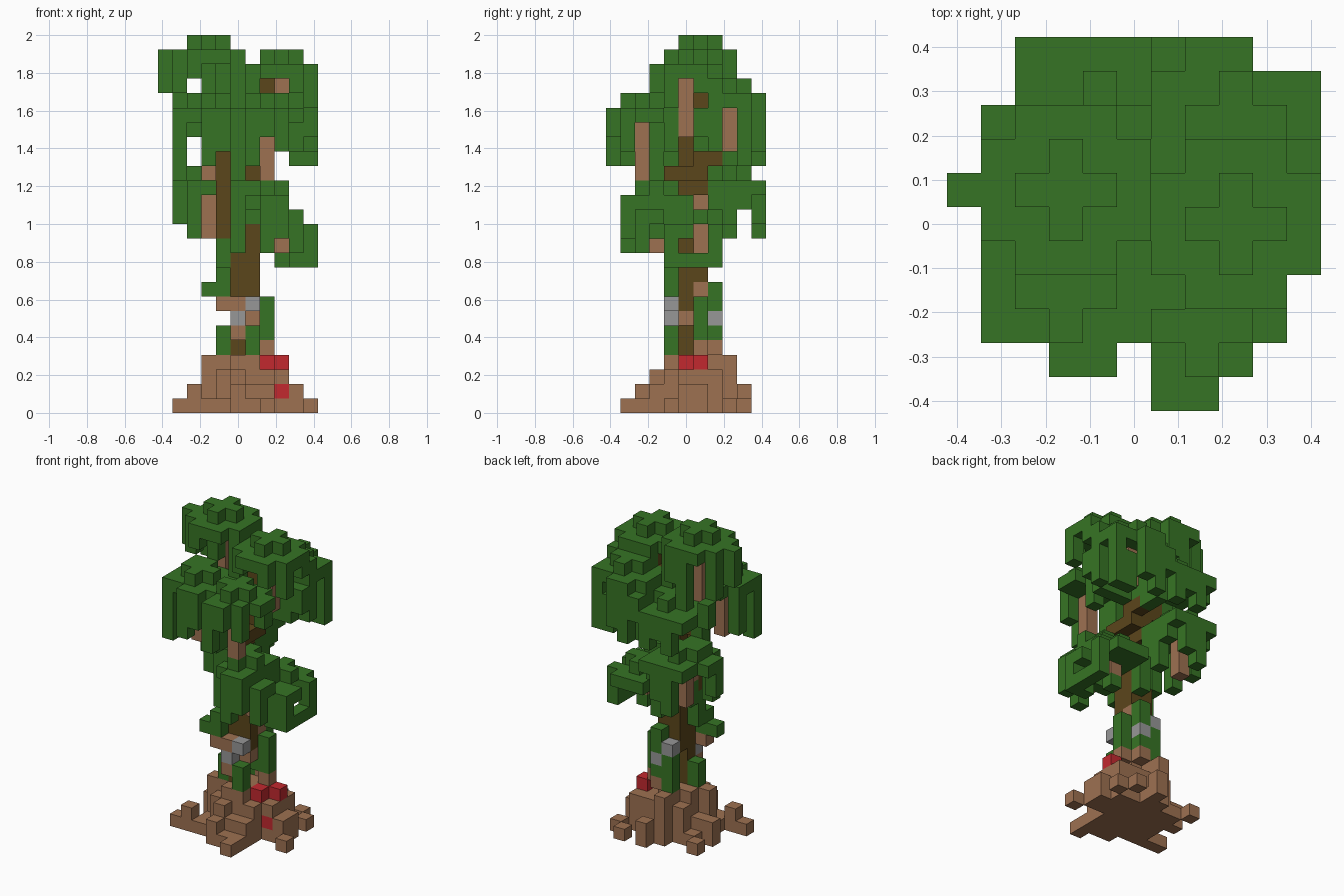
import bpy, bmesh, random
from mathutils import Vector

if "Cube" in bpy.data.objects:
    bpy.data.objects.remove(bpy.data.objects["Cube"], do_unlink=True)

V = 1 / 13          # voxel size
rng = random.Random(7)
cells = {}          # (x, y, z) -> part name

COLOURS = {
    "leaves": ("leaf green", (0.037, 0.175, 0.018)),
    "roots": ("light bark", (0.34, 0.165, 0.083)),
    "branches": ("light bark", None),
    "trunk": ("dark bark", (0.105, 0.061, 0.011)),
    "mushrooms": ("red", (0.54, 0.022, 0.028)),
    "stones": ("grey", (0.31, 0.31, 0.31)),
}


def span(a):
    return range(a[0], a[1] + 1) if isinstance(a, tuple) else (a,)


def box(part, x, y, z):
    for i in span(x):
        for j in span(y):
            for k in span(z):
                cells[i, j, k] = part


# Crown limits per level, bottom level 10 upward: x range, y range
LEVELS = [(-1, 5, -1, 2), (-1, 5, -4, 2), (-3, 5, -4, 5), (-4, 4, -4, 5),
          (-4, 3, -4, 5), (-4, 3, -3, 5), (-4, 2, -3, 4), (-4, 5, -5, 5),
          (-4, 5, -5, 5), (-4, 5, -5, 5), (-4, 5, -5, 5), (-4, 5, -4, 5),
          (-5, 5, -2, 4), (-5, 5, -2, 3), (-5, 4, -1, 3), (-3, -1, 0, 2)]
X_GAPS = {(1, 24), (-3, 22), (-3, 18), (-3, 17), (3, 17), (2, 10)}
Y_GAPS = {(4, 13), (4, 12)}
# Crown outline per y row, from -5 to 5: x range
ROWS = [(1, 2), (-2, 3), (-4, 4), (-4, 4), (-4, 5), (-4, 5),
        (-5, 5), (-4, 5), (-4, 5), (-3, 5), (-3, 3)]
# Openings that show the bark
FRONT_OPEN = [(-1, 0, 13, 17), (-2, 3, 12, 14), (-2, -2, 16, 16), (2, -3, 16, 18),
              (1, 0, 11, 12), (1, 0, 16, 16), (3, -2, 11, 11), (2, 1, 22, 22)]
SIDE_OPEN = [(0, 3, 19, 22), (0, 0, 15, 18), (1, 1, 16, 17), (2, 1, 16, 17),
             (-1, 1, 16, 16), (-3, 2, 16, 19), (3, 3, 18, 19), (1, 2, 21, 21),
             (1, 3, 11, 12), (-2, 3, 11, 11), (0, 1, 11, 11)]


def allowed(i, j, k):
    if not 10 <= k <= 25 or not -5 <= j <= 5 or (i, j, k) in cells:
        return False
    a, b, c, d = LEVELS[k - 10]
    e, f = ROWS[j + 5]
    if not (a <= i <= b and c <= j <= d and e <= i <= f) or (i, j) == (0, -4):
        return False
    if k < 16 and not -2 <= i + j <= 7:
        return False
    if (i, k) in X_GAPS or (j, k) in Y_GAPS:
        return False
    if any(i == x and j < y and lo <= k <= hi for x, y, lo, hi in FRONT_OPEN):
        return False
    return not any(j == y and i > x and lo <= k <= hi for y, x, lo, hi in SIDE_OPEN)


def leaf(i, j, k):
    if allowed(i, j, k):
        cells[i, j, k] = "leaves"


def clump(cx, cy, top):
    """Thin umbrella of leaves: a cross on a disc, with hanging fingers."""
    for dx in range(-3, 4):
        for dy in range(-3, 4):
            d = dx * dx + dy * dy
            high = low = top - 1
            if d <= 1:
                high = top
            elif d == 4:
                low = high - rng.choice((0, 1, 3))
            elif d == 5:
                low = high - rng.choice((0, 2, 4))
            elif d != 2:
                continue
            for k in range(low, high + 1):
                leaf(cx + dx, cy + dy, k)


# Root mound, sloping steps
for i in range(-4, 6):
    for j in range(-4, 5):
        r = ((i - 0.4) ** 2 + (j - 0.4) ** 2) ** 0.5
        for k, limit in enumerate((2.9, 2.6, 2.3, 1.7)):
            if r <= limit:
                cells[i, j, k] = "roots"
# Root arms and toes
for x, y, z in [((-4, -2), -2, 0), (-3, -2, (0, 1)), (5, -1, 0), (4, (0, 1), (0, 1)),
                (2, -4, 0), ((1, 2), -3, 0), (0, -3, (0, 1)),
                (4, 3, 0), (3, 4, 0), (1, 4, (0, 1)), (0, 3, (0, 3)),
                (-3, 3, 0), (-3, 1, (0, 1)), (-2, 0, (1, 3)),
                (0, -2, (0, 2)), (2, -2, (0, 1)), (3, 2, (0, 2))]:
    box("roots", x, y, z)
box("roots", 3, (0, 1), (0, 2))

# Trunk, leaning as it climbs
box("trunk", 0, 0, (4, 9))
box("trunk", (0, 1), (0, 1), (7, 10))
box("trunk", 1, (0, 1), (11, 12))
box("trunk", 0, 0, (11, 13))
box("trunk", -1, 0, (12, 17))
box("trunk", 0, (0, 1), (15, 17))
box("trunk", 0, 0, 18)
box("trunk", 1, (-1, 1), 16)
box("trunk", 1, (1, 2), 17)
box("trunk", 2, 1, (21, 22))
box("trunk", 1, 1, (18, 21))
box("trunk", -1, 1, (17, 19))

# Light branches, one under each clump, and knots
for x, y, z in [(2, -3, (16, 19)), (3, 0, (19, 22)), (3, 3, (18, 20)), (-2, 1, (19, 23)),
                (-2, 3, (12, 14)), (-2, -2, (16, 19)), (3, -2, 11), (3, 1, (11, 12)),
                (2, 1, 4), (1, 2, 4), (0, -1, 5), (-1, 1, (13, 14)),
                (1, 0, 6), (0, -1, 7), (-1, -1, 7), (1, 1, 8)]:
    box("branches", x, y, z)

# Stones, moss and mushrooms around the trunk
for x, y, z in [(0, -1, 6), (1, -1, 7), (1, 2, 6), (0, 2, 7)]:
    box("stones", x, y, z)
for x, y, z in [(1, -1, (4, 5)), (2, 1, (5, 7)), (-1, 0, (4, 5)), (1, 2, 5),
                (1, 2, (7, 8)), (1, 1, (5, 6)), (-2, -1, 8), (-1, -1, (8, 9)),
                (-1, 0, (9, 11)), (0, 2, (4, 6)), (0, -1, 11)]:
    box("leaves", x, y, z)
for x, y, z in [(2, 0, 3), (3, 1, 3), (3, 0, 1)]:
    box("mushrooms", x, y, z)

# Crown clumps
for c in [(-2, 1, 25), (3, 0, 24), (3, 3, 22), (-2, -2, 21), (2, -3, 21), (-1, 3, 20),
          (-2, 3, 16), (2, -2, 15), (3, 1, 13)]:
    clump(*c)
# Long fingers at the rim
for i, j, low, high in [(-5, 1, 22, 24), (5, 4, 17, 20), (4, 4, 17, 19), (5, 2, 18, 22),
                        (-4, -3, 16, 20), (0, -3, 16, 19), (-3, 1, 12, 15), (-4, 2, 13, 15),
                        (3, 5, 18, 20), (-3, 5, 17, 19), (1, -5, 17, 20), (5, 2, 10, 12),
                        (5, -1, 10, 12), (2, -4, 11, 14), (-2, 5, 12, 15), (-2, 1, 15, 15),
                        (-2, 0, 22, 23), (3, 1, 18, 22), (3, -4, 18, 20), (0, -2, 15, 17)]:
    for k in range(low, high + 1):
        leaf(i, j, k)

# Close holes in the roof of the crown
for j in range(-5, 6):
    for i in range(-5, 6):
        if not any((i, j, k) in cells for k in range(17, 26)):
            for k in (19, 20):
                leaf(i, j, k)

# Let leaves hang down where a curtain is too short
for axis in (0, 1):
    for k in range(24, 9, -1):
        for n in range(-5, 6):
            if any(c[axis] == n and c[2] == k for c in cells):
                continue
            above = [c for c in cells if c[axis] == n and c[2] == k + 1 and allowed(c[0], c[1], k)]
            if above:
                i, j, _ = max(above, key=lambda c: abs(c[0]) + abs(c[1]))
                leaf(i, j, k)


def material(name, rgb):
    mat = bpy.data.materials.get(name) or bpy.data.materials.new(name)
    if rgb:
        mat.use_nodes = True
        mat.diffuse_color = (*rgb, 1)
        bsdf = next(n for n in mat.node_tree.nodes if n.type == "BSDF_PRINCIPLED")
        bsdf.inputs["Base Color"].default_value = (*rgb, 1)
        bsdf.inputs["Roughness"].default_value = 0.9
    return mat


# One mesh per part, keeping only faces that touch open air
for part, (colour, rgb) in COLOURS.items():
    bm = bmesh.new()
    for c in [c for c in cells if cells[c] == part]:
        for axis in range(3):
            for s in (-1, 1):
                n = list(c)
                n[axis] += s
                if tuple(n) in cells:
                    continue
                out, u = Vector((0, 0, 0)), Vector((0, 0, 0))
                out[axis], u[(axis + 1) % 3] = s / 2, 0.5
                w = out.cross(u) * 2
                mid = Vector((c[0], c[1], c[2] + 0.5)) + out
                bm.faces.new([bm.verts.new((mid + q) * V) for q in (-u - w, u - w, u + w, w - u)])
    bmesh.ops.remove_doubles(bm, verts=bm.verts, dist=V / 100)
    mesh = bpy.data.meshes.new(part)
    bm.to_mesh(mesh)
    bm.free()
    mesh.materials.append(material(colour, rgb))
    bpy.context.collection.objects.link(bpy.data.objects.new(part, mesh))
